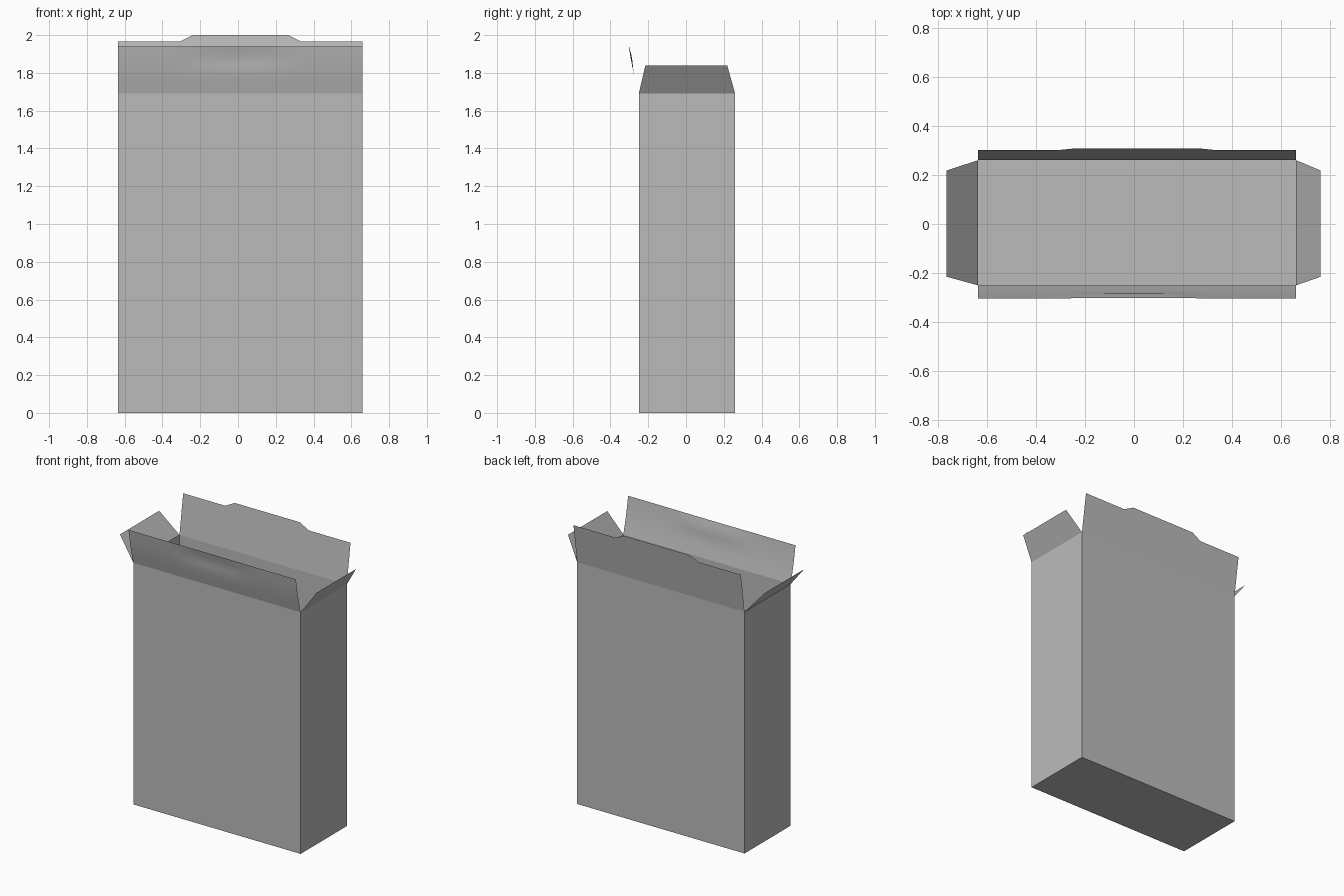
import bpy, math

cube = bpy.data.objects.get("Cube")
if cube:
    bpy.data.objects.remove(cube, do_unlink=True)

# One plain card colour
card = bpy.data.materials.new("grey card")
card.use_nodes = True
grey = (0.5, 0.5, 0.5, 1)
card.diffuse_color = grey
card.node_tree.nodes["Principled BSDF"].inputs["Base Color"].default_value = grey

LEFT, RIGHT = 0.66, -0.635
FRONT, BACK = -0.25, 0.26
FOLD = 1.69


def add_sheet(name, verts, faces, smooth=False):
    mesh = bpy.data.meshes.new(name)
    mesh.from_pydata(verts, [], faces)
    mesh.materials.append(card)
    for p in mesh.polygons:
        p.use_smooth = smooth
    obj = bpy.data.objects.new(name, mesh)
    bpy.context.collection.objects.link(obj)
    return obj


# Open carton: floor and four thin walls
corners = [(RIGHT, FRONT), (LEFT, FRONT), (LEFT, BACK), (RIGHT, BACK)]
verts = [(x, y, z) for z in (0, FOLD) for x, y in corners]
walls = [(i, (i + 1) % 4, (i + 1) % 4 + 4, i + 4) for i in range(4)]
add_sheet("carton_body", verts, [(3, 2, 1, 0)] + walls)

# Side dust flaps, tapered and tilted outward
for name, x, tip in (("left_dust_flap", LEFT, 0.76), ("right_dust_flap", RIGHT, -0.763)):
    outline = [(x, FRONT, FOLD), (x, BACK, FOLD), (tip, 0.218, 1.84), (tip, -0.215, 1.84)]
    add_sheet(name, outline, [(0, 1, 2, 3)])

# Back closing flap with a raised tab in the middle
shoulder, tab = (0.301, 1.965), (0.308, 2.0)
back = [(RIGHT, BACK, FOLD), (LEFT, BACK, FOLD), (LEFT, *shoulder), (0.335, *shoulder),
        (0.265, *tab), (-0.24, *tab), (-0.31, *shoulder), (RIGHT, *shoulder)]
add_sheet("back_flap", back, [range(len(back))])

# Front closing flap: slightly bowed with a shallow dent around the tab slot
COLS, ROWS = 26, 10
verts = []
for j in range(ROWS + 1):
    v = j / ROWS
    for i in range(COLS + 1):
        x = RIGHT + (LEFT - RIGHT) * i / COLS
        lean = FRONT - 0.053 * v - 0.004 * math.sin(math.pi * v)
        dent = 0.007 * math.exp(-(x / 0.25) ** 4 - ((v - 0.75) / 0.2) ** 2)
        verts.append((x, lean + dent, FOLD + 0.25 * v))
faces = []
for j in range(ROWS):
    for i in range(COLS):
        a = j * (COLS + 1) + i
        faces.append((a, a + 1, a + COLS + 2, a + COLS + 1))
add_sheet("front_flap", verts, faces, smooth=True)
